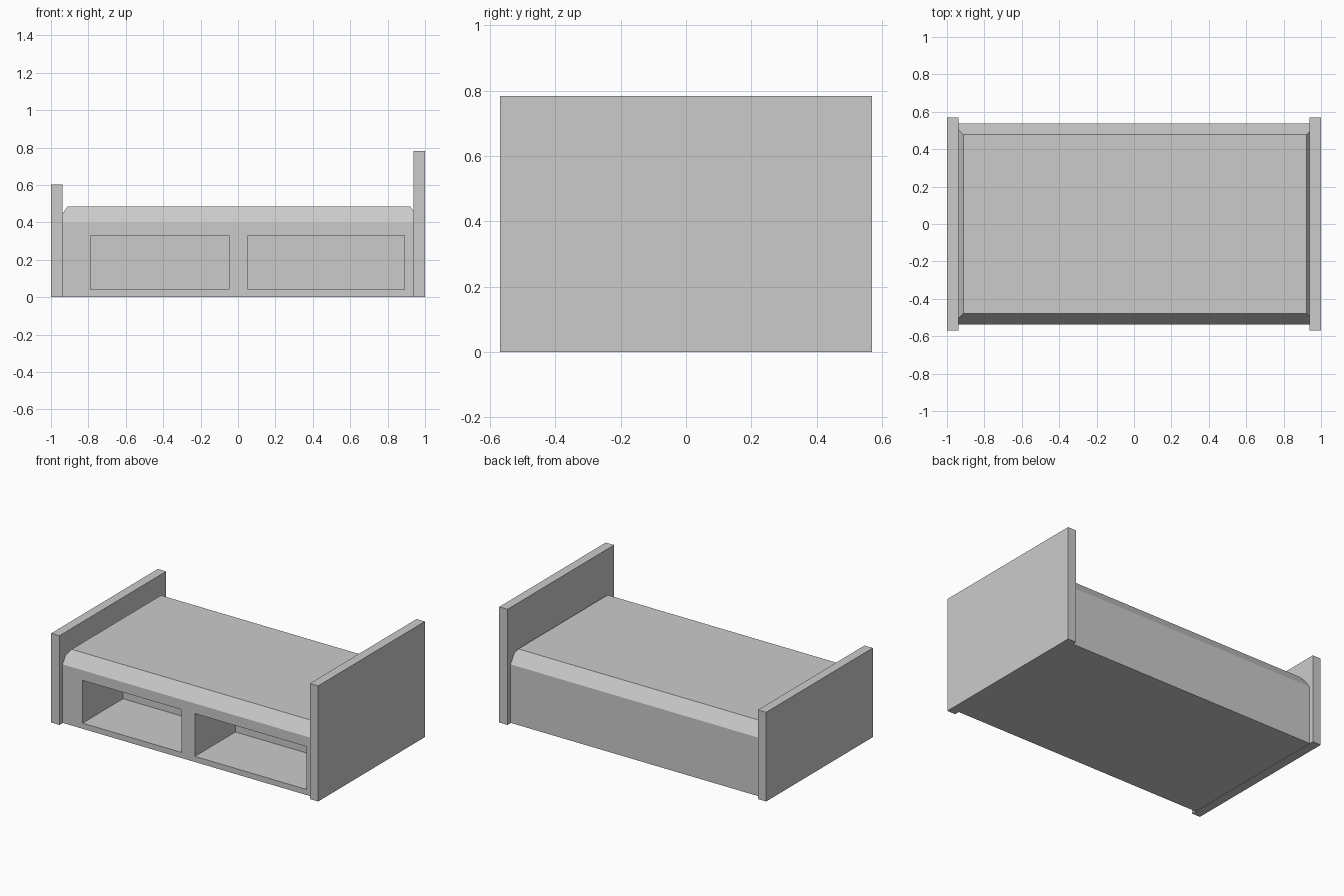
import bpy
import bmesh

default_cube = bpy.data.objects.get("Cube")
if default_cube:
    bpy.data.objects.remove(default_cube, do_unlink=True)

# One plain grey for the whole bed
grey = bpy.data.materials.new("plain_grey")
grey.use_nodes = True
GREY = (0.6, 0.6, 0.6, 1)
grey.diffuse_color = GREY
grey.node_tree.nodes["Principled BSDF"].inputs["Base Color"].default_value = GREY


def make_box(name, low, high):
    """Box spanning two opposite corners."""
    bm = bmesh.new()
    bmesh.ops.create_cube(bm, size=1)
    for v in bm.verts:
        v.co = [(a + b) / 2 + c * (b - a) for a, b, c in zip(low, high, v.co)]
    mesh = bpy.data.meshes.new(name)
    bm.to_mesh(mesh)
    bm.free()
    mesh.materials.append(grey)
    obj = bpy.data.objects.new(name, mesh)
    bpy.context.collection.objects.link(obj)
    return obj


# End boards
HALF_DEPTH = 0.57
make_box("footboard", (-1, -HALF_DEPTH, 0), (-0.938, HALF_DEPTH, 0.604))
make_box("headboard", (0.938, -HALF_DEPTH, 0), (1, HALF_DEPTH, 0.783))

# Bed body, its ends running into the boards
SHOULDER, TOP, SLOPE = 0.398, 0.484, 0.06
body = make_box("bed_body", (-0.972, -0.538, 0.002), (0.982, 0.538, SHOULDER))

# Sloped mattress edge: raise the top face and draw it inwards
bm = bmesh.new()
bm.from_mesh(body.data)
top = max(bm.faces, key=lambda f: f.calc_center_median().z)
lifted = bmesh.ops.extrude_discrete_faces(bm, faces=[top])["faces"][0]
center = lifted.calc_center_median()
for v in lifted.verts:
    v.co.x -= SLOPE if v.co.x > center.x else -SLOPE
    v.co.y -= SLOPE if v.co.y > center.y else -SLOPE
    v.co.z = TOP
bmesh.ops.recalc_face_normals(bm, faces=bm.faces)
bm.to_mesh(body.data)
bm.free()

# Two open storage niches in the front
for side, x0, x1 in (("right", -0.788, -0.048), ("left", 0.054, 0.89)):
    cutter = make_box(side + "_niche_cutter", (x0, -0.7, 0.04), (x1, -0.105, 0.33))
    cutter.hide_render = True
    cut = body.modifiers.new(side + "_niche", "BOOLEAN")
    cut.operation = "DIFFERENCE"
    cut.solver = "EXACT"
    cut.object = cutter
    bpy.context.view_layer.objects.active = body
    bpy.ops.object.modifier_apply(modifier=cut.name)
    bpy.data.objects.remove(cutter, do_unlink=True)
